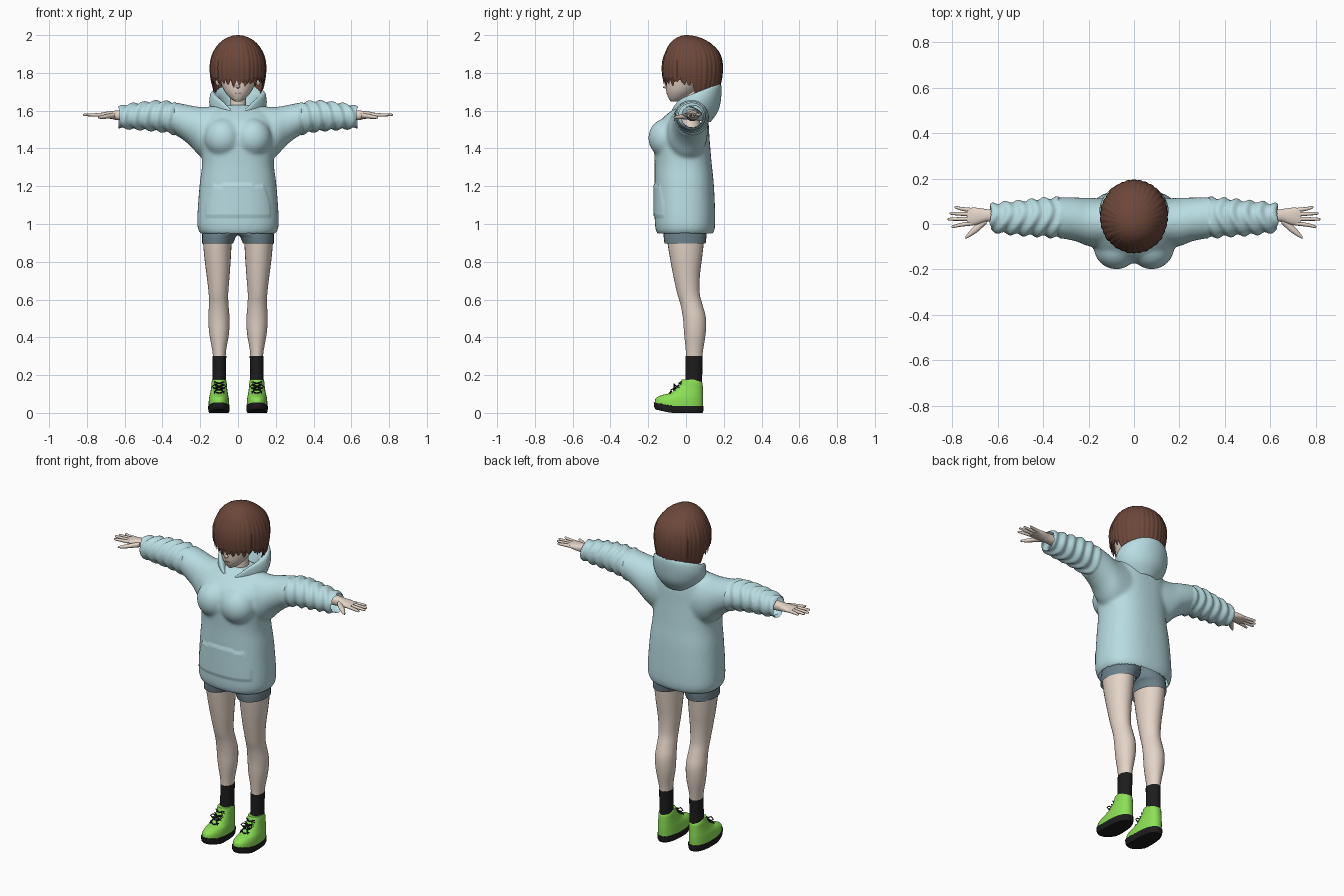
import bpy, bmesh, math, random
from mathutils import Vector, Matrix

if "Cube" in bpy.data.objects:
    bpy.data.objects.remove(bpy.data.objects["Cube"])


def material(name, rgb):
    m = bpy.data.materials.new(name)
    m.use_nodes = True
    m.diffuse_color = (*rgb, 1)
    m.node_tree.nodes["Principled BSDF"].inputs["Base Color"].default_value = (*rgb, 1)
    return m


CLOTH = material("pale blue cloth", (.48, .72, .76))
SKIN = material("skin", (.78, .66, .57))
HAIR = material("brown hair", (.15, .063, .042))
GREEN = material("green shoe", (.26, .75, .09))
BLACK = material("black", (.012, .012, .012))
SHORTS = material("slate shorts", (.15, .22, .26))
LIPS = material("lips", (.45, .2, .18))


def finish(name, bm, mat, mirror=False, fix=True):
    """Turn a bmesh into a smooth-shaded object, optionally mirrored in x."""
    if fix:
        bmesh.ops.recalc_face_normals(bm, faces=bm.faces)
    me = bpy.data.meshes.new(name)
    bm.to_mesh(me)
    bm.free()
    ob = bpy.data.objects.new(name, me)
    bpy.context.collection.objects.link(ob)
    me.materials.clear()
    me.materials.append(mat)
    bpy.ops.object.select_all(action='DESELECT')
    ob.select_set(True)
    bpy.context.view_layer.objects.active = ob
    bpy.ops.object.shade_smooth_by_angle(angle=math.radians(45))
    if mirror:
        ob.modifiers.new("mirror", 'MIRROR').use_mirror_merge = False
    return ob


def spline(rows, k=4):
    """Catmull-Rom resampling of a list of equal tuples."""
    out = []
    for i in range(len(rows) - 1):
        a, b, c, d = rows[max(i - 1, 0)], rows[i], rows[i + 1], rows[min(i + 2, len(rows) - 1)]
        for j in range(k):
            t = j / k
            out.append(tuple(.5 * (2 * q + (r - p) * t + (2 * p - 5 * q + 4 * r - s) * t * t
                                   + (3 * q - p - 3 * r + s) * t ** 3)
                             for p, q, r, s in zip(a, b, c, d)))
    return out + [rows[-1]]


def skin_rings(bm, rings, caps=True):
    loops = [[bm.verts.new(p) for p in ring] for ring in rings]
    n = len(loops[0])
    for lo, hi in zip(loops, loops[1:]):
        for i in range(n):
            bm.faces.new((lo[i], lo[(i + 1) % n], hi[(i + 1) % n], hi[i]))
    if caps:
        bm.faces.new(loops[0][::-1])
        bm.faces.new(loops[-1])


def loft(bm, rows, axis='z', sign=1, n=28, power=2.0, caps=True, k=4):
    """Rows are (position, a_min, a_max, b_min, b_max) along the axis."""
    rings = []
    for t, a0, a1, b0, b1 in spline(rows, k):
        ring = []
        for i in range(n):
            w = 2 * math.pi * i / n
            c, s = (math.copysign(abs(f) ** (2 / power), f) for f in (math.cos(w), math.sin(w)))
            a, b = (a0 + a1) / 2 + c * (a1 - a0) / 2, (b0 + b1) / 2 + s * (b1 - b0) / 2
            ring.append((a, b, t) if axis == 'z' else (sign * t, a, b))
        rings.append(ring)
    skin_rings(bm, rings, caps)


# Hoodie: torso, chest and sleeves fused into one soft surface
bm = bmesh.new()
loft(bm, [(.945, -.195, .195, -.15, .14), (1.0, -.216, .216, -.165, .155), (1.2, -.204, .204, -.166, .148),
          (1.32, -.19, .19, -.166, .136), (1.45, -.195, .195, -.17, .125), (1.53, -.195, .195, -.15, .12),
          (1.59, -.17, .17, -.09, .11), (1.63, -.11, .11, -.03, .09)], n=48, power=2.4)
for s in (1, -1):
    loft(bm, [(.08, -.1, .11, 1.31, 1.63), (.19, -.1, .115, 1.35, 1.62), (.26, -.075, .117, 1.42, 1.63),
              (.34, -.062, .117, 1.475, 1.645), (.42, -.055, .112, 1.49, 1.652), (.5, -.05, .103, 1.498, 1.645),
              (.58, -.042, .097, 1.503, 1.635), (.637, -.033, .088, 1.508, 1.62)], 'x', s)
    bmesh.ops.create_uvsphere(bm, u_segments=24, v_segments=16, radius=1, matrix=Matrix.Translation(
        (s * .078, -.1, 1.455)) @ Matrix.Diagonal((.1, .1, .105, 1)))
raw = finish("hoodie_raw", bm, CLOTH)
rm = raw.modifiers.new("fuse", 'REMESH')
rm.mode, rm.voxel_size = 'VOXEL', .01
sm = raw.modifiers.new("soften", 'SMOOTH')
sm.factor, sm.iterations = .5, 8
bpy.context.view_layer.update()
fused = bpy.data.meshes.new_from_object(raw.evaluated_get(bpy.context.evaluated_depsgraph_get()))
bpy.data.objects.remove(raw)
bm = bmesh.new()
bm.from_mesh(fused)
bm.normal_update()
# open the hem and the cuffs
bmesh.ops.delete(bm, context='FACES', geom=[
    f for f in bm.faces if (f.normal.z < -.8 and f.calc_center_median().z < .97)
    or (abs(f.normal.x) > .8 and abs(f.calc_center_median().x) > .625)])
for v in bm.verts:
    x, y, z = v.co
    if abs(x) > .33:  # sleeve wrinkles
        v.co += v.normal * .006 * math.sin(abs(x) * 105 + 2.5 * math.sin(y * 25) + z * 18)
    elif y < -.02 and 1.04 < z < 1.205 and abs(x) < min(.172, .138 + (1.205 - z) * .32):
        v.co.y -= .006  # front pocket
finish("hoodie", bm, CLOTH, fix=False)

# Hood lying on the shoulders: (height, slope, centre y, radius x, radius y, front notch)
bm = bmesh.new()
rings = []
for z, slope, cy, rx, ry, notch in spline([
        (1.55, -.1, .03, .105, .10, 0), (1.59, .1, .05, .135, .122, .01), (1.638, .3, .055, .152, .132, .03),
        (1.685, .38, .052, .146, .134, .05), (1.692, .38, .045, .128, .122, .055),
        (1.665, .35, .035, .098, .1, .055), (1.6, .15, .025, .07, .075, .03)], 5):
    ring = []
    for i in range(48):
        w = 2 * math.pi * i / 48
        front = max(0, -math.sin(w))
        y = ry * math.sin(w)
        ring.append((rx * math.cos(w) * (1 - .12 * front), cy + y, z + slope * y - notch * front ** 5))
    rings.append(ring)
skin_rings(bm, rings, caps=False)
finish("hood", bm, CLOTH)

# Head, neck, nose, ears and mouth
bm = bmesh.new()
loft(bm, [(1.648, -.014, .014, -.08, -.045), (1.665, -.04, .04, -.092, .0), (1.7, -.07, .07, -.104, .05),
          (1.75, -.092, .092, -.108, .1), (1.82, -.11, .11, -.108, .14), (1.91, -.1, .1, -.08, .13),
          (1.965, -.05, .05, -.02, .08)])
loft(bm, [(1.5, -.06, .06, -.03, .08), (1.6, -.045, .045, -.02, .07), (1.73, -.042, .042, -.02, .07)])
finish("head", bm, SKIN)
bm = bmesh.new()
bmesh.ops.create_cone(bm, segments=12, radius1=.012, radius2=.002, depth=.02, cap_ends=True,
                      matrix=Matrix.Translation((0, -.113, 1.725)) @ Matrix.Rotation(math.radians(100), 4, 'X'))
finish("nose", bm, SKIN)
bm = bmesh.new()
bmesh.ops.create_uvsphere(bm, u_segments=14, v_segments=10, radius=1,
                          matrix=Matrix.Translation((.108, .04, 1.765)) @ Matrix.Diagonal((.013, .022, .036, 1)))
finish("ear", bm, SKIN, True)
bm = bmesh.new()
bmesh.ops.create_uvsphere(bm, u_segments=12, v_segments=8, radius=1,
                          matrix=Matrix.Translation((0, -.101, 1.692)) @ Matrix.Diagonal((.014, .004, .0025, 1)))
finish("mouth", bm, LIPS)


def hair_layer(name, scale, locks, seed, lift):
    """Dome of pointed locks running down from the crown."""
    rnd = random.Random(seed)
    lengths = [rnd.uniform(.015, .045) for _ in range(locks)]
    bulge = [rnd.uniform(-.012, .012) for _ in range(locks)]
    cols = 6
    rings = [[] for _ in range(16)]
    for i in range(locks * cols):
        w = 2 * math.pi * (i + .5) / (locks * cols)
        lock, u = i // cols, (i % cols + .5) / cols
        hump = math.sin(math.pi * u)
        back = math.sin(w)
        base = 1.785 if back < -.05 else 1.785 - .09 * min(1, (back + .05) / .3)
        end = base + lift - lengths[lock] * (.2 + hump)
        for j, ring in enumerate(rings):
            if j < 10:
                th = (j + .25) / 9.25 * math.pi / 2
                z, f = 1.83 + .17 * scale * math.cos(th), math.sin(th)
            else:
                z = 1.83 + (end - 1.83) * (j - 9) / 6
                f = 1 - .14 * ((1.83 - z) / .13) ** 2
            f *= scale * (1 + (bulge[lock] + .022 * (hump - .7)) * min(1, j / 7))
            crown = -.03 * (1 - min(1, j / 6))
            ring.append((.15 * f * math.cos(w), .033 + crown + .162 * f * math.sin(w), z))
    bm = bmesh.new()
    skin_rings(bm, rings, caps=False)
    bm.faces.new([v for v in list(bm.verts)[:locks * cols]])
    finish(name, bm, HAIR)


hair_layer("hair_outer", 1, 34, 4, 0)
hair_layer("hair_inner", .95, 27, 9, -.012)

# Hands with forearms
bm = bmesh.new()
loft(bm, [(.5, .0, .07, 1.545, 1.61), (.63, .01, .064, 1.55, 1.602), (.665, .005, .068, 1.555, 1.598),
          (.7, -.005, .072, 1.561, 1.594), (.735, -.006, .07, 1.567, 1.587)], 'x', power=2.3)
for y, tip_y, tip_x in ((.003, -.012, .803), (.023, .021, .82), (.043, .047, .812), (.061, .073, .79)):
    mid = (y + tip_y) / 2
    loft(bm, [(.715, y - .01, y + .01, 1.568, 1.588), ((.73 + tip_x) / 2, mid - .008, mid + .008, 1.569, 1.586),
              (tip_x - .006, tip_y - .006, tip_y + .006, 1.572, 1.584),
              (tip_x, tip_y - .002, tip_y + .002, 1.576, 1.58)], 'x', n=10)
loft(bm, [(.65, .0, .035, 1.56, 1.59), (.69, -.036, .005, 1.558, 1.582), (.72, -.055, -.027, 1.556, 1.576),
          (.742, -.066, -.055, 1.56, 1.57)], 'x', n=12)
finish("hand", bm, SKIN, True)

# Legs
bm = bmesh.new()
loft(bm, [(.27, .066, .13, .002, .083), (.33, .063, .136, -.001, .09), (.42, .048, .152, -.01, .104),
          (.5, .045, .157, -.016, .106), (.57, .05, .154, -.028, .088), (.63, .052, .155, -.046, .073),
          (.72, .045, .165, -.066, .073), (.82, .038, .178, -.085, .085), (.92, .032, .185, -.1, .096),
          (1.0, .02, .18, -.1, .1)])
finish("leg", bm, SKIN, True)

# Shorts
bm = bmesh.new()
loft(bm, [(.897, .026, .19, -.114, .104), (.93, .012, .19, -.118, .108), (.96, -.01, .188, -.118, .11),
          (1.06, -.02, .17, -.11, .11)], caps=False)
finish("shorts", bm, SHORTS, True)

# Socks
bm = bmesh.new()
loft(bm, [(.1, .062, .136, -.005, .086), (.2, .064, .134, -.003, .086), (.3, .062, .134, -.002, .088)])
finish("sock", bm, BLACK, True)


def toe_lift(bm):
    for v in bm.verts:
        v.co.z += .22 * max(0, -.08 - v.co.y)


# Shoes: upper, sole and laces
bm = bmesh.new()
loft(bm, [(.03, .046, .156, -.166, .09), (.06, .047, .155, -.16, .091), (.085, .05, .152, -.125, .091),
          (.105, .054, .147, -.082, .09), (.135, .058, .142, -.046, .089), (.16, .06, .14, -.028, .086),
          (.178, .064, .136, -.022, .07)], n=36, power=2.3)
toe_lift(bm)
finish("shoe_upper", bm, GREEN, True)
bm = bmesh.new()
loft(bm, [(0, .05, .152, -.16, .088), (.012, .045, .157, -.168, .092), (.036, .044, .158, -.171, .093)],
     n=36, power=2.4)
toe_lift(bm)
finish("shoe_sole", bm, BLACK, True)


def cord(name, strands, radius):
    cu = bpy.data.curves.new(name, 'CURVE')
    cu.dimensions, cu.bevel_depth, cu.bevel_resolution = '3D', radius, 1
    for pts in strands:
        sp = cu.splines.new('POLY')
        sp.points.add(len(pts) - 1)
        for p, q in zip(sp.points, pts):
            p.co = (*q, 1)
    cu.materials.append(BLACK)
    ob = bpy.data.objects.new(name, cu)
    bpy.context.collection.objects.link(ob)
    ob.modifiers.new("mirror", 'MIRROR')


strands = []
for z, y in ((.105, -.086), (.122, -.064), (.14, -.047), (.157, -.035)):
    for s in (1, -1):
        strands.append([(.1 - s * .027, y + .014, z - .006), (.1, y - .003, z), (.1 + s * .027, y + .01, z + .008)])
for s in (1, -1):  # bow loops and loose ends
    strands.append([(.1, -.05, .14), (.1 + s * .02, -.064, .152), (.1 + s * .036, -.062, .14),
                    (.1 + s * .022, -.064, .128), (.1, -.05, .138)])
    strands.append([(.1, -.05, .138), (.1 + s * .014, -.078, .122), (.1 + s * .026, -.084, .104)])
cord("shoe_laces", strands, .0032)
